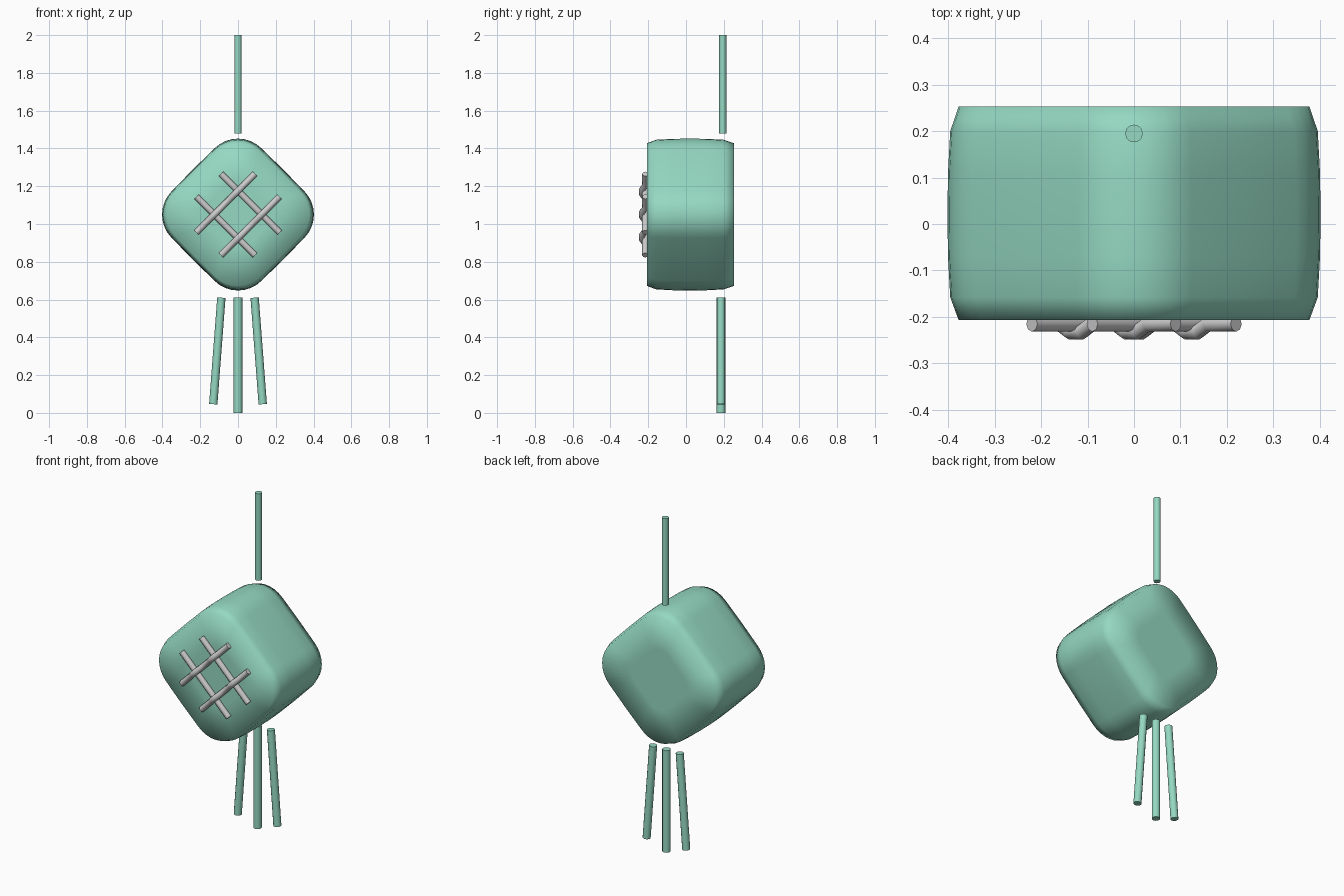
import bpy, bmesh, math

if "Cube" in bpy.data.objects:
    bpy.data.objects.remove(bpy.data.objects["Cube"])

teal = bpy.data.materials.new("teal")
teal.diffuse_color = (0.30, 0.69, 0.54, 1)
teal.use_nodes = True
teal.node_tree.nodes["Principled BSDF"].inputs["Base Color"].default_value = teal.diffuse_color


def outline(tip, flat, steps=8):
    """Rounded diamond in x/z: tip = centre to corner, flat = |x|+|z| on the sides."""
    r = (flat - tip) / (math.sqrt(2) - 1)
    c = tip - r
    pts = []
    for k in range(4):
        a0 = k * math.pi / 2
        for i in range(steps + 1):
            a = a0 + (i / steps - 0.5) * math.pi / 2
            pts.append((c * math.cos(a0) + r * math.cos(a),
                        c * math.sin(a0) + r * math.sin(a)))
        # slightly bulged middle of each side
        m = a0 + math.pi / 4
        d = flat / math.sqrt(2) + 0.002
        pts.append((d * math.cos(m), d * math.sin(m)))
    return pts


def rod(name, points, radius, material=None, res=4):
    cu = bpy.data.curves.new(name, 'CURVE')
    cu.dimensions = '3D'
    cu.bevel_depth = radius
    cu.bevel_resolution = res
    cu.use_fill_caps = True
    sp = cu.splines.new('POLY')
    sp.points.add(len(points) - 1)
    for p, co in zip(sp.points, points):
        p.co = (*co, 1)
    ob = bpy.data.objects.new(name, cu)
    bpy.context.collection.objects.link(ob)
    bpy.ops.object.select_all(action='DESELECT')
    ob.select_set(True)
    bpy.context.view_layer.objects.active = ob
    bpy.ops.object.convert(target='MESH')
    ob = bpy.context.object
    if material:
        ob.data.materials.append(material)
    bpy.ops.object.shade_smooth_by_angle(angle=math.radians(50))
    return ob


# Cushion body: rounded diamond lofted from front to back
CZ = 1.05
base = outline(0.402, 0.475)
sections = [(-0.207, 0.45), (-0.207, 0.94), (-0.158, 0.985), (-0.07, 0.997),
            (0.02, 1.0), (0.11, 0.997), (0.20, 0.985), (0.253, 0.94), (0.253, 0.45)]
bm = bmesh.new()
rings = [[bm.verts.new((x * s, y, CZ + z * s)) for x, z in base] for y, s in sections]
n = len(base)
for a, b in zip(rings, rings[1:]):
    for i in range(n):
        j = (i + 1) % n
        bm.faces.new((a[i], a[j], b[j], b[i]))
for ring in (rings[0], rings[-1]):
    mid = bm.verts.new((0, ring[0].co.y, CZ))
    for i in range(n):
        bm.faces.new((ring[i], ring[(i + 1) % n], mid))
bmesh.ops.recalc_face_normals(bm, faces=bm.faces)
for f in bm.faces:
    f.smooth = True
me = bpy.data.meshes.new("cushion_body")
bm.to_mesh(me)
bm.free()
me.materials.append(teal)
bpy.context.collection.objects.link(bpy.data.objects.new("cushion_body", me))

# Hanging cord above
rod("hanging_cord", [(0, 0.195, 1.48), (0, 0.195, 2.0)], 0.019, teal)

# Three tassel strands below
rod("tassel_middle", [(0, 0.185, 0), (0, 0.185, 0.61)], 0.023, teal)
for side, s in (("left", -1), ("right", 1)):
    rod("tassel_" + side, [(s * 0.131, 0.185, 0.046), (s * 0.088, 0.185, 0.61)], 0.022, teal)

# Crossed bars on the front; the rising pair steps over the falling pair
Y0, Y1 = -0.215, -0.232
for k, s in enumerate((-1, 1)):
    cx, cz = s * 0.065, CZ - s * 0.06
    falling = [(cx + t, Y0, s * 0.06 + CZ - t) for t in (-0.155, 0.155)]
    rod("falling_bar_%d" % (k + 1), falling, 0.017, None, 2)
    path = [(-0.155, Y0)]
    for m in (-0.06, 0.06):
        path += [(m - 0.035, Y0), (m - 0.013, Y1), (m + 0.013, Y1), (m + 0.035, Y0)]
    path.append((0.155, Y0))
    rod("rising_bar_%d" % (k + 1), [(cx + t, y, cz + t) for t, y in path], 0.017, None, 2)
